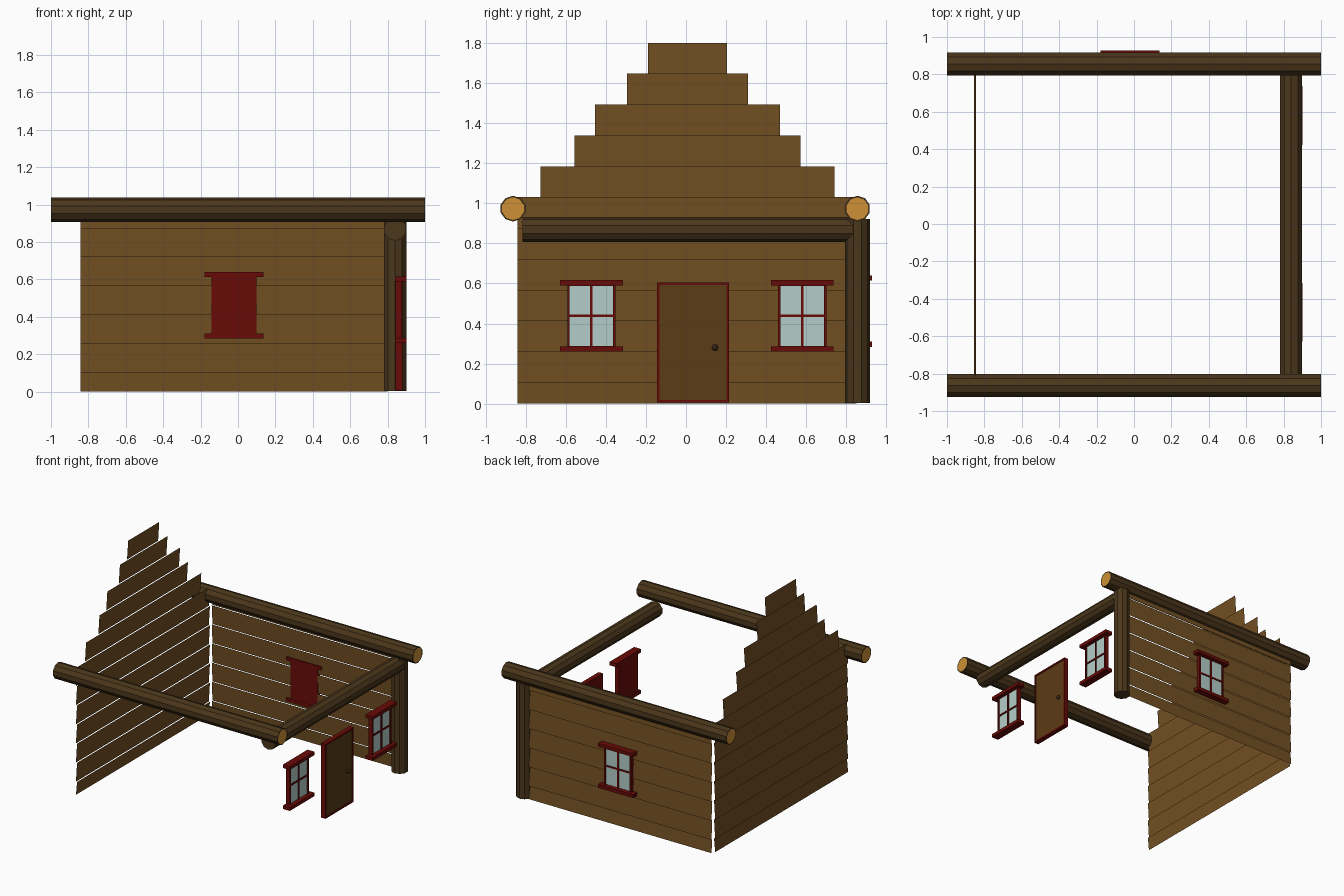
import bpy, bmesh, math
from mathutils import Vector, Matrix

if "Cube" in bpy.data.objects:
    bpy.data.objects.remove(bpy.data.objects["Cube"])


def mat(name, *srgb):
    m = bpy.data.materials.new(name)
    m.diffuse_color = [c ** 2.2 for c in srgb] + [1]
    m.use_nodes = True
    m.node_tree.nodes["Principled BSDF"].inputs["Base Color"].default_value = m.diffuse_color
    return m


WALL = mat("plank_wood", 0.45, 0.32, 0.155)
BARK = mat("bark", 0.30, 0.225, 0.13)
CUT = mat("cut_wood", 0.80, 0.56, 0.22)
RED = mat("red_paint", 0.41, 0.075, 0.06)
DOOR = mat("door_wood", 0.36, 0.245, 0.11)
GLASS = mat("glass", 0.70, 0.80, 0.78)
KNOB = mat("knob_metal", 0.22, 0.17, 0.12)


def finish(name, bm, mats):
    me = bpy.data.meshes.new(name)
    bm.to_mesh(me)
    bm.free()
    for m in mats:
        me.materials.append(m)
    ob = bpy.data.objects.new(name, me)
    bpy.context.collection.objects.link(ob)
    return ob


def log(name, a, b, r=0.0645, end=BARK):
    """Ten-sided log from a to b, with inset cut faces on both ends."""
    a, b = Vector(a), Vector(b)
    d = b - a
    bm = bmesh.new()
    M = Matrix.Translation((a + b) / 2) @ d.to_track_quat('Z', 'Y').to_matrix().to_4x4()
    bmesh.ops.create_cone(bm, cap_ends=True, segments=10, radius1=r, radius2=r,
                          depth=d.length, matrix=M)
    caps = [f for f in bm.faces if len(f.verts) > 4]
    bmesh.ops.inset_individual(bm, faces=caps, thickness=0.008)
    for f in bm.faces:
        f.material_index = int(len(f.verts) > 4)
    return finish(name, bm, [BARK, end])


def add_box(bm, lo, hi, idx):
    lo, hi = Vector(lo), Vector(hi)
    M = Matrix.Translation((lo + hi) / 2) @ Matrix.Diagonal((*(hi - lo), 1))
    vs = bmesh.ops.create_cube(bm, size=1, matrix=M)['verts']
    for f in {f for v in vs for f in v.link_faces}:
        f.material_index = idx


def plank_wall(name, rows, place):
    """Sheet planks leaning outward at the bottom; rows are (z0, z1, left, right)."""
    bm = bmesh.new()
    for z0, z1, l, r in rows:
        pts = [place(l, 0.005, z0), place(r, 0.005, z0), place(r, -0.005, z1), place(l, -0.005, z1)]
        bm.faces.new([bm.verts.new(p) for p in pts])
    return finish(name, bm, [WALL])


# Roof beams, door beam and corner post
log("beam_back", (-1, 0.855, 0.973), (1, 0.855, 0.973), end=CUT)
log("beam_front", (-1, -0.863, 0.973), (1, -0.863, 0.973), end=CUT)
log("cross_beam", (0.84, -0.815, 0.869), (0.84, 0.85, 0.869), r=0.062)
log("corner_post", (0.84, 0.855, 0.003), (0.84, 0.855, 0.922), r=0.063)

# Stepped gable wall and long side wall
ROW = 0.154
levels = [0] + [1.03 - ROW * i for i in range(6, -1, -1)]
steps = [(-0.725, 0.74), (-0.555, 0.57), (-0.455, 0.47), (-0.295, 0.31), (-0.19, 0.205)]
low = list(zip(levels, levels[1:]))
gable = [(a, b, -0.84, 0.85) for a, b in low]
gable += [(1.03 + ROW * i, 1.03 + ROW * (i + 1), l, r) for i, (l, r) in enumerate(steps)]
plank_wall("gable_wall", gable, lambda u, o, z: (-0.85 - o, -u * -1, z))
plank_wall("side_wall", [(a, b, -0.843, 0.80) for a, b in low],
           lambda u, o, z: (-u - 0.043, 0.875 + o, z))


# Windows: built facing +x, then moved into place
def window(name, loc, turn=0):
    bm = bmesh.new()
    w, h, t = 0.12, 0.155, 0.012
    add_box(bm, (0, -w, -h), (0.022, w, h), 0)
    for s in (-1, 1):
        y, z = s * (w - t / 2), s * (h + 0.01)
        add_box(bm, (0, y - t / 2, -h), (0.035, y + t / 2, h), 0)
        add_box(bm, (-0.002, -0.157, z - 0.0135), (0.06, 0.157, z + 0.0135), 0)
    add_box(bm, (0.02, -0.006, -h), (0.033, 0.006, h), 0)
    add_box(bm, (0.02, -w, -0.006), (0.033, w, 0.006), 0)
    for sy in (-1, 1):
        for sz in (-1, 1):
            y, z = sy * 0.057, sz * 0.078
            add_box(bm, (0.02, y - 0.051, z - 0.072), (0.026, y + 0.051, z + 0.072), 1)
    ob = finish(name, bm, [RED, GLASS])
    ob.location = loc
    ob.rotation_euler.z = turn
    return ob


window("window_left", (0.842, -0.472, 0.438))
window("window_right", (0.842, 0.58, 0.438))
window("window_side", (-0.022, 0.868, 0.462), math.pi / 2)

# Door with frame and knob
bm = bmesh.new()
y0, y1, z0, z1, t = -0.145, 0.215, 0.005, 0.605, 0.014
add_box(bm, (0.842, y0, z0), (0.868, y1, z1), 0)
for y in (y0, y1 - t):
    add_box(bm, (0.842, y, z0), (0.88, y + t, z1), 0)
for z in (z0, z1 - t):
    add_box(bm, (0.842, y0, z), (0.88, y1, z + t), 0)
add_box(bm, (0.86, y0 + t, z0 + t), (0.874, y1 - t, z1 - t), 1)
finish("door", bm, [RED, DOOR])

bm = bmesh.new()
bmesh.ops.create_uvsphere(bm, u_segments=10, v_segments=6, radius=0.016,
                          matrix=Matrix.Translation((0.883, 0.145, 0.28)))
finish("door_knob", bm, [KNOB])
